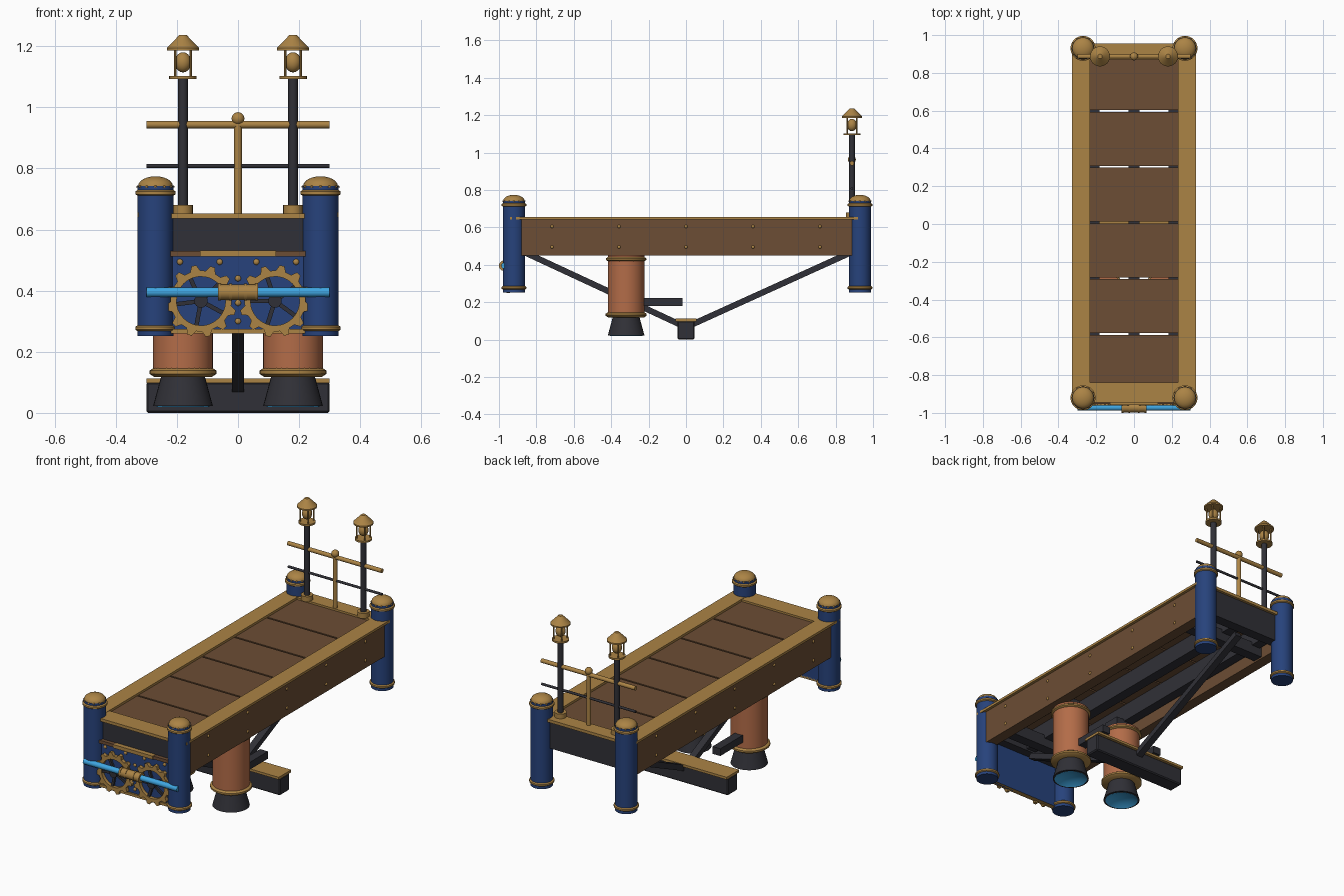
import bpy, bmesh, math
from mathutils import Vector

if "Cube" in bpy.data.objects:
    bpy.data.objects.remove(bpy.data.objects["Cube"], do_unlink=True)


def material(name, rgb):
    m = bpy.data.materials.new(name)
    m.use_nodes = True
    m.diffuse_color = (*rgb, 1)
    m.node_tree.nodes["Principled BSDF"].inputs["Base Color"].default_value = (*rgb, 1)
    return m


BRASS = material("brass", (0.41, 0.23, 0.06))
WOOD = material("brown wood", (0.15, 0.075, 0.035))
COPPER = material("copper", (0.45, 0.15, 0.065))
BLUE = material("navy blue", (0.02, 0.055, 0.2))
IRON = material("dark iron", (0.03, 0.03, 0.038))
GLOW = material("cyan glow", (0.05, 0.38, 0.75))


def finish(name, bm, mat, smooth=False):
    bmesh.ops.recalc_face_normals(bm, faces=bm.faces)
    mesh = bpy.data.meshes.new(name)
    bm.to_mesh(mesh)
    bm.free()
    mesh.materials.append(mat)
    ob = bpy.data.objects.new(name, mesh)
    bpy.context.collection.objects.link(ob)
    if smooth:
        bpy.ops.object.select_all(action="DESELECT")
        ob.select_set(True)
        bpy.context.view_layer.objects.active = ob
        bpy.ops.object.shade_smooth_by_angle(angle=math.radians(35))
    return ob


def box(name, mat, x, y, z, bevel=0.0):
    """Box from (min, max) pairs on each axis."""
    bm = bmesh.new()
    bmesh.ops.create_cube(bm, size=1)
    for v in bm.verts:
        v.co = [(a + b) / 2 + c * (b - a) for c, (a, b) in zip(v.co, (x, y, z))]
    if bevel:
        bmesh.ops.bevel(bm, geom=bm.edges[:], offset=bevel, segments=1, affect="EDGES")
    return finish(name, bm, mat)


def lathe(name, mat, profile, base, axis="Z", sides=32):
    """Turn (radius, height) points about an axis through base."""
    bm = bmesh.new()
    verts = [bm.verts.new((r, 0, h)) for r, h in profile]
    edges = [bm.edges.new(p) for p in zip(verts, verts[1:])]
    bmesh.ops.spin(bm, geom=verts + edges, cent=(0, 0, 0), axis=(0, 0, 1),
                   angle=math.tau, steps=sides, use_merge=True)
    bmesh.ops.remove_doubles(bm, verts=bm.verts[:], dist=1e-5)
    for v in bm.verts:
        if axis == "X":
            v.co = (v.co.z, v.co.y, -v.co.x)
        elif axis == "Y":
            v.co = (v.co.x, -v.co.z, v.co.y)
        v.co += Vector(base)
    return finish(name, bm, mat, True)


def rod(name, mat, r, base, length, axis="Z", sides=16):
    return lathe(name, mat, [(0, 0), (r, 0), (r, length), (0, length)], base, axis, sides)


def collar(name, r, h, base):
    return lathe(name, BRASS, [(0, -h), (r - h, -h), (r, -h / 3), (r, h / 3), (r - h, h), (0, h)], base)


def dome(r, h, z=0.0):
    return [(r * math.cos(t), z + h * math.sin(t)) for t in (i * math.pi / 12 for i in range(7))]


def rivet(name, r, base, axis="Y"):
    return lathe(name, BRASS, dome(r, abs(r) * 0.7), base, axis, 10)


def strut(name, y0, z0, y1, z1, half):
    """Square bar in the centre plane."""
    a, b = Vector((0, y0, z0)), Vector((0, y1, z1))
    bar = box(name, IRON, (-0.02, 0.02), (0, (b - a).length), (-half, half))
    bar.location = a
    bar.rotation_euler.x = math.atan2(z1 - z0, y1 - y0)


# Deck planks, joists and end trims
for i in range(6):
    y = -0.872 + i * 0.295
    box("deck_plank", WOOD, (-0.25, 0.25), (y, y + 0.285), (0.61, 0.642))
for x, w in ((-0.21, 0.028), (0, 0.03), (0.21, 0.028)):
    box("joist", IRON, (x - w, x + w), (-0.88, 0.89), (0.51, 0.609))
for y in (-0.75, 0.75):
    box("cross_joist", IRON, (-0.25, 0.25), (y - 0.03, y + 0.03), (0.46, 0.53))
box("front_beam", IRON, (-0.24, 0.24), (-0.93, -0.87), (0.5, 0.637))
box("back_beam", IRON, (-0.24, 0.24), (0.88, 0.94), (0.48, 0.637))
box("front_trim", BRASS, (-0.26, 0.26), (-0.945, -0.84), (0.636, 0.653))
box("back_trim", BRASS, (-0.26, 0.26), (0.87, 0.955), (0.636, 0.653))

# Side beams with brass caps and rivets
for s in (-1, 1):
    box("side_beam", WOOD, sorted((s * 0.249, s * 0.312)), (-0.9, 0.9), (0.45, 0.642))
    box("side_cap", BRASS, sorted((s * 0.233, s * 0.328)), (-0.94, 0.94), (0.641, 0.655))
    for i in range(-2, 3):
        for z in (0.495, 0.605):
            rivet("side_rivet", s * 0.009, (s * 0.312, i * 0.358, z), "X").scale.x = 1
            r = bpy.context.object
            for v in r.data.vertices:
                v.co.x = s * (0.312 + abs(v.co.x - s * 0.312))

# Corner posts
for x in (-0.27, 0.27):
    for y in (-0.92, 0.93):
        rod("corner_post", BLUE, 0.059, (x, y, 0.252), 0.49, sides=32)
        collar("post_lower_collar", 0.066, 0.014, (x, y, 0.277))
        collar("post_upper_collar", 0.066, 0.014, (x, y, 0.72))
        lathe("post_cap", BRASS, [(0, 0.742)] + dome(0.057, 0.032, 0.742), (x, y, 0))
        for k in range(12):
            a = k * math.tau / 12
            bead = (x + 0.057 * math.cos(a), y + 0.057 * math.sin(a), 0.738)
            lathe("post_bead", BRASS, dome(0.006, 0.006), bead, sides=8)

# Front machinery plate
box("front_plate", BLUE, (-0.225, 0.225), (-0.94, -0.92), (0.26, 0.52))
box("plate_top_trim", WOOD, (-0.222, 0.222), (-0.952, -0.92), (0.512, 0.53))
box("plate_top_centre", BRASS, (-0.125, 0.125), (-0.957, -0.92), (0.511, 0.531))
box("plate_bottom_trim", BRASS, (-0.222, 0.222), (-0.95, -0.92), (0.26, 0.275))
for x in (-0.19, -0.06, 0.06, 0.19):
    rivet("plate_rivet", 0.01, (x, -0.94, 0.494))
for z in (0.3, 0.36, 0.44):
    rivet("plate_rivet", 0.01, (0, -0.94, z))


def gear(x, z, phase, teeth=12):
    """Toothed ring with spokes and a hub."""
    bm = bmesh.new()
    n = teeth * 4
    rings = []
    for inner in (False, True):
        ring = []
        for i in range(n):
            a = phase + (i + (0.25 if i % 4 == 0 else -0.25 if i % 4 == 3 else 0)) * math.tau / n
            r = 0.08 if inner else (0.118 if i % 4 in (1, 2) else 0.1)
            ring.append(bm.verts.new((x + r * math.cos(a), -0.94, z + r * math.sin(a))))
        rings.append(ring)
    out, inn = rings
    for i in range(n):
        j = (i + 1) % n
        bm.faces.new((out[i], out[j], inn[j], inn[i]))
    new = bmesh.ops.extrude_face_region(bm, geom=bm.faces[:])["geom"]
    bmesh.ops.translate(bm, vec=(0, -0.02, 0),
                        verts=[g for g in new if isinstance(g, bmesh.types.BMVert)])
    finish("gear_ring", bm, BRASS)
    for k in range(5):
        spoke = box("gear_spoke", IRON, (0, 0.085), (-0.012, 0), (-0.007, 0.007))
        spoke.location = (x, -0.942, z)
        spoke.rotation_euler.y = phase + k * math.tau / 5 + 0.5
    rod("gear_hub", IRON, 0.022, (x, -0.94, z), 0.028, "Y")


for s in (-1, 1):
    gear(s * 0.121, 0.366, 0.13 if s > 0 else 0)

# Glowing pipe and coupling
rod("front_pipe", GLOW, 0.016, (-0.3, -0.972, 0.395), 0.6, "X")
rod("pipe_coupling", BRASS, 0.025, (-0.065, -0.972, 0.395), 0.13, "X", 24)
for x in (-0.065, -0.03, 0.02, 0.055):
    rod("coupling_ring", BRASS, 0.028, (x, -0.972, 0.395), 0.01, "X", 24)

# Thrusters with nozzles and brackets
for x in (-0.18, 0.18):
    base = (x, -0.32, 0)
    rod("thruster_body", COPPER, 0.098, (x, -0.32, 0.125), 0.325, sides=40)
    collar("thruster_lower_collar", 0.11, 0.015, (x, -0.32, 0.133))
    collar("thruster_upper_collar", 0.108, 0.013, (x, -0.32, 0.43))
    lathe("nozzle", IRON, [(0, 0.125), (0.07, 0.125), (0.098, 0.022), (0.086, 0.022), (0.076, 0.05)], base)
    lathe("nozzle_glow", GLOW, [(0, 0.046), (0.06, 0.036), (0.088, 0.02)], base)
    box("thruster_bracket", IRON, (x - 0.025, x + 0.025), (-0.24, -0.02), (0.18, 0.222))
    box("thruster_mount", IRON, (x - 0.05, x + 0.05), (-0.4, -0.3), (0.448, 0.52))

# Keel and truss bars
box("keel", IRON, (-0.3, 0.3), (-0.045, 0.045), (0, 0.1), 0.006)
box("keel_cap", BRASS, (-0.3, 0.3), (-0.057, 0.057), (0.098, 0.112))
strut("front_strut", -0.86, 0.465, -0.02, 0.075, 0.016)
strut("back_strut", 0.88, 0.465, 0.02, 0.075, 0.016)

# Back railing
Y = 0.887
rod("top_rail", BRASS, 0.012, (-0.3, Y, 0.943), 0.6, "X")
rod("lower_rail", IRON, 0.007, (-0.3, Y, 0.808), 0.6, "X")
rod("centre_post", BRASS, 0.013, (0, Y, 0.65), 0.3)
ball = [(math.sin(i * math.pi / 10), -math.cos(i * math.pi / 10)) for i in range(11)]
lathe("centre_ball", BRASS, [(0.021 * r, 0.021 * h) for r, h in ball], (0, Y, 0.963), sides=20)

# Lamp posts with lanterns
for x in (-0.18, 0.18):
    rod("lamp_base", BRASS, 0.032, (x, Y, 0.65), 0.03, sides=24)
    rod("lamp_post", IRON, 0.016, (x, Y, 0.65), 0.45)
    rod("lantern_floor", BRASS, 0.045, (x, Y, 1.093), 0.01, sides=24)
    lathe("lantern_globe", BRASS, [(0.027 * r, 0.033 * h) for r, h in ball], (x, Y, 1.147), sides=20)
    lathe("lantern_roof", BRASS, [(0, 1.186), (0.053, 1.186), (0.053, 1.194), (0.012, 1.236), (0, 1.236)],
          (x, Y, 0), sides=24)
    for k in range(4):
        a = math.pi / 4 + k * math.pi / 2
        rod("lantern_bar", BRASS, 0.004, (x + 0.036 * math.cos(a), Y + 0.036 * math.sin(a), 1.1),
            0.09, sides=8)
